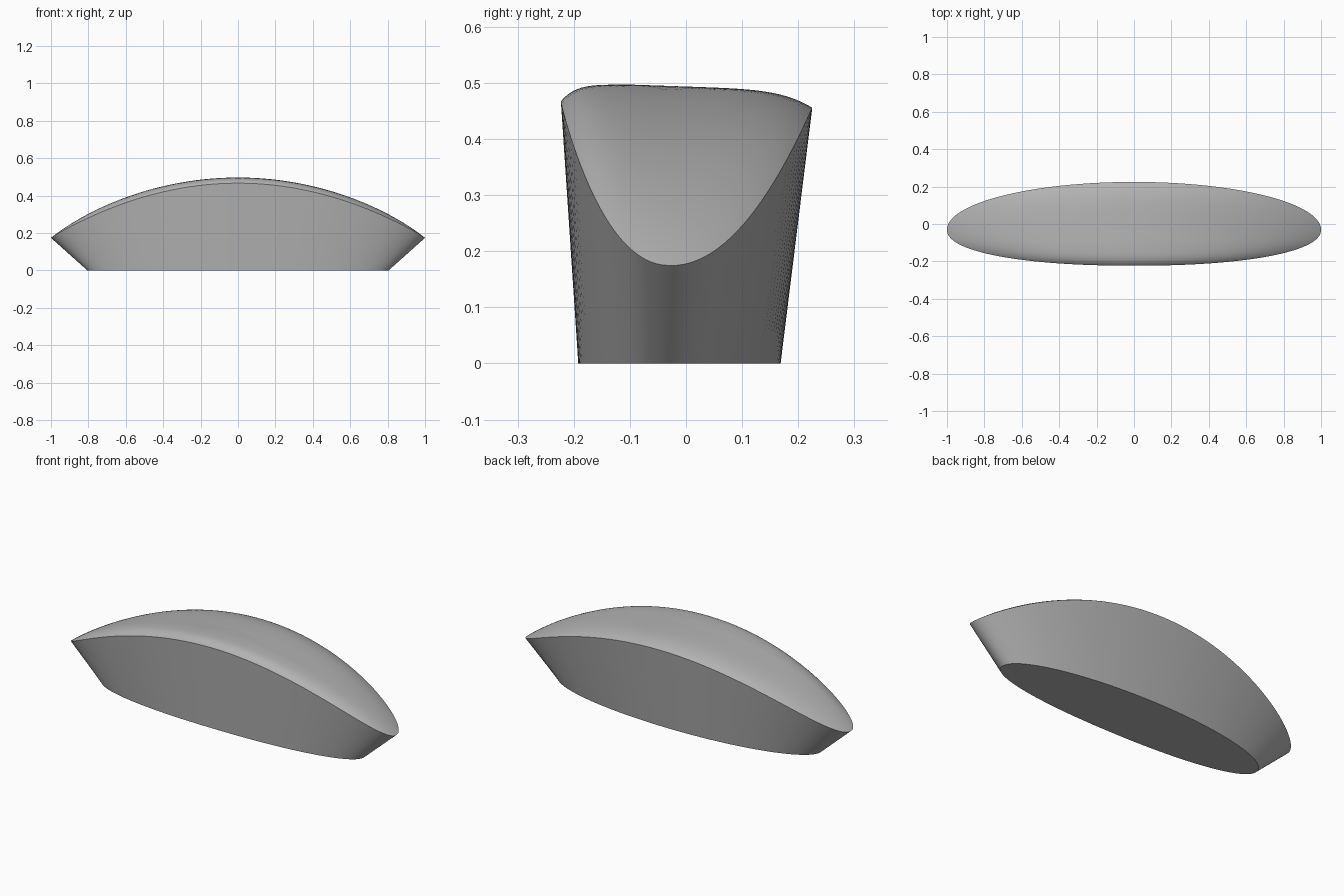
import bpy, bmesh, math

cube = bpy.data.objects.get("Cube")
if cube:
    bpy.data.objects.remove(cube)

SEGMENTS = 128
TIP_Y = -0.03        # y of both pointed ends
BASE_SCALE = 0.805   # base footprint relative to the rim

grey = bpy.data.materials.new("plain_grey")
grey.use_nodes = True
colour = (0.45, 0.45, 0.45, 1)
grey.diffuse_color = colour
grey.node_tree.nodes["Principled BSDF"].inputs["Base Color"].default_value = colour


def outline(i):
    """Rim plan: rounder at the back, squarer at the front."""
    a = 2 * math.pi * i / SEGMENTS
    c, s = math.cos(a), math.sin(a)
    depth, n = (0.255, 2.0) if s >= 0 else (0.193, 2.2)
    x = math.copysign(abs(c) ** (2 / n), c)
    y = math.copysign(abs(s) ** (2 / n), s) * depth
    return x, y, s


def dome_point(i, t):
    """Point on the arched top, t = 0 at the centre and 1 at the rim."""
    x, y, s = outline(i)
    x, y = x * t, TIP_Y + y * t
    crown = 0.497 - 0.29 * x * x - 0.035 * max(0, y + 0.1)
    edge = 0.03 * t ** (6.5 - 1.5 * s)
    return x, y, crown - edge


bm = bmesh.new()


def ring(points):
    return [bm.verts.new(p) for p in points]


def bridge(lower, upper):
    for i in range(SEGMENTS):
        j = (i + 1) % SEGMENTS
        bm.faces.new((lower[i], lower[j], upper[j], upper[i]))


# Flat base and flared side wall
rim = ring(dome_point(i, 1) for i in range(SEGMENTS))
base = ring((v.co.x * BASE_SCALE, v.co.y * BASE_SCALE - 0.0125, 0) for v in rim)
bm.faces.new(base[::-1])
bridge(base, rim)
for i in range(SEGMENTS):
    bm.edges.get((rim[i], rim[(i + 1) % SEGMENTS])).smooth = False

# Arched top, with rings packed towards the rounded edge
STEPS = 20
outer = rim
for k in range(1, STEPS):
    t = 1 - (k / STEPS) ** 1.6
    inner = ring(dome_point(i, t) for i in range(SEGMENTS))
    bridge(outer, inner)
    outer = inner
centre = bm.verts.new(dome_point(0, 0))
for i in range(SEGMENTS):
    bm.faces.new((outer[i], outer[(i + 1) % SEGMENTS], centre))

mesh = bpy.data.meshes.new("domed_block")
bm.to_mesh(mesh)
bm.free()
mesh.materials.append(grey)
block = bpy.data.objects.new("domed_block", mesh)
bpy.context.collection.objects.link(block)

# Smooth surfaces with a crisp rim and base edge
bpy.context.view_layer.objects.active = block
block.select_set(True)
bpy.ops.object.shade_smooth_by_angle(angle=math.radians(35))
